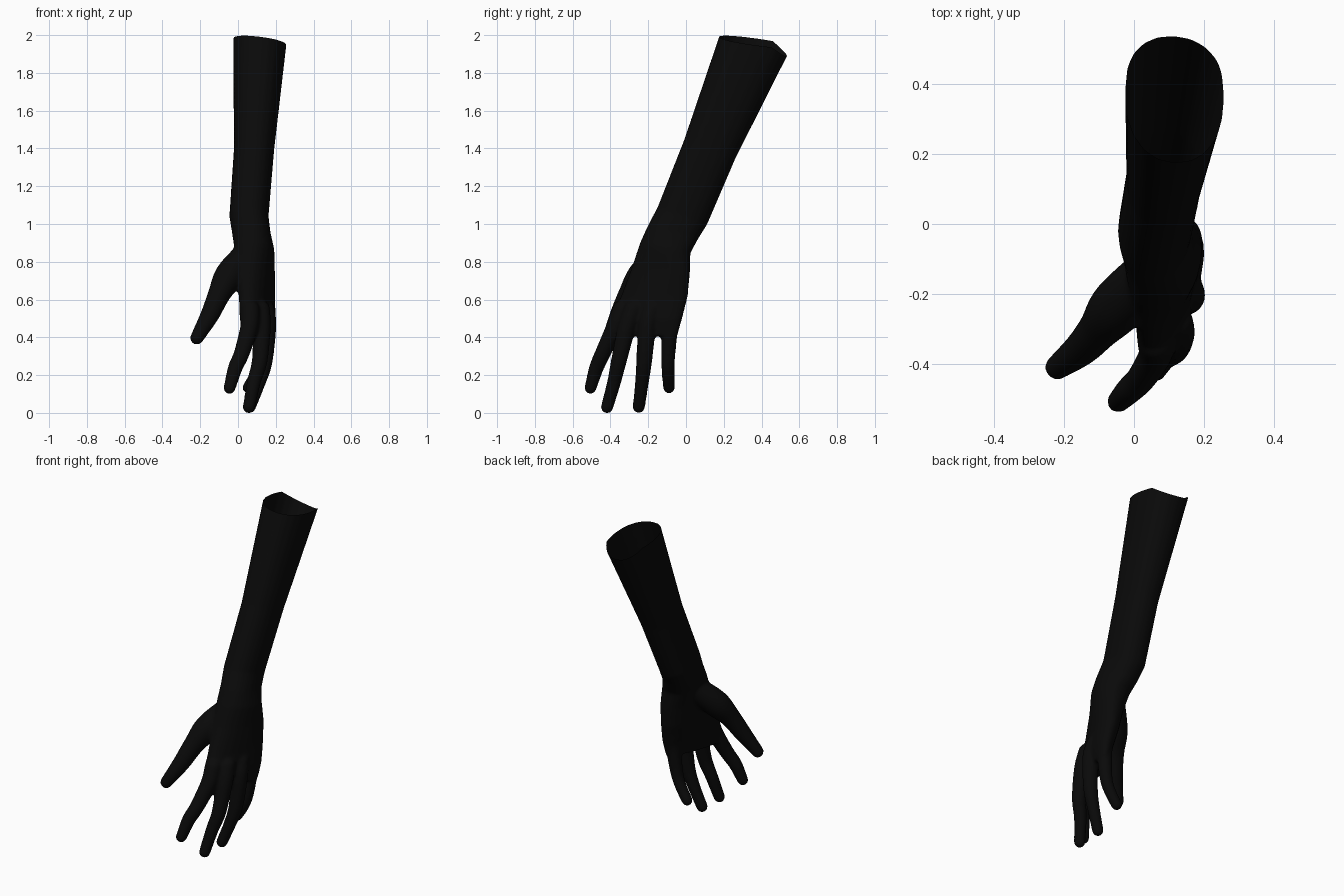
import bpy, bmesh, math
from mathutils import Vector

if "Cube" in bpy.data.objects:
    bpy.data.objects.remove(bpy.data.objects["Cube"])

SIDES = 20
bm = bmesh.new()


def loft(rings):
    """Closed tube through a list of equal-length point rings."""
    vs = [[bm.verts.new(p) for p in r] for r in rings]
    n = len(vs[0])
    for a, b in zip(vs, vs[1:]):
        for i in range(n):
            j = (i + 1) % n
            bm.faces.new((a[i], a[j], b[j], b[i]))
    bm.faces.new(vs[0][::-1])
    bm.faces.new(vs[-1])


def ball(p, r):
    res = bmesh.ops.create_icosphere(bm, subdivisions=3, radius=r)
    bmesh.ops.translate(bm, verts=res["verts"], vec=p)


def spline(points, steps=6):
    """Catmull-Rom through (x, y, z, radius) points."""
    pts = [Vector(p) for p in points]
    pts = [2 * pts[0] - pts[1]] + pts + [2 * pts[-1] - pts[-2]]
    out = []
    for a, b, c, d in zip(pts, pts[1:], pts[2:], pts[3:]):
        for k in range(steps):
            t = k / steps
            out.append(0.5 * (2 * b + (c - a) * t + (2 * a - 5 * b + 4 * c - d) * t * t
                              + (3 * b - a - 3 * c + d) * t ** 3))
    return out + [pts[-2]]


def digit(points):
    """Round tapering finger with a ball at each end."""
    path = spline(points)
    rings = []
    for i, p in enumerate(path):
        tan = (path[min(i + 1, len(path) - 1)] - path[max(i - 1, 0)]).to_3d().normalized()
        u = tan.cross(Vector((0, 1, 0))).normalized()
        v = tan.cross(u)
        rings.append([p.to_3d() + p.w * (u * math.cos(t) + v * math.sin(t))
                      for t in (2 * math.pi * k / SIDES for k in range(SIDES))])
    loft(rings)
    for p in (path[0], path[-1]):
        ball(p.to_3d(), p.w)


# forearm, wrist and palm: x centre, x half width, x skew, front (y, z), back (y, z)
sections = [
    (0.122, 0.148, 0.00, 0.210, 2.10, 0.610, 2.04),
    (0.085, 0.107, 0.00, -0.010, 1.45, 0.262, 1.35),
    (0.058, 0.104, 0.00, -0.152, 1.09, 0.112, 1.00),
    (0.070, 0.102, 0.00, -0.205, 0.99, 0.068, 0.93),
    (0.086, 0.104, 0.02, -0.245, 0.90, 0.024, 0.85),
    (0.095, 0.090, 0.04, -0.285, 0.78, 0.022, 0.75),
    (0.100, 0.078, 0.05, -0.345, 0.62, 0.010, 0.62),
    (0.105, 0.070, 0.06, -0.395, 0.50, -0.020, 0.50),
    (0.105, 0.052, 0.06, -0.380, 0.41, -0.045, 0.41),
]
rings = []
for xc, xh, skew, yf, zf, yb, zb in sections:
    ring = []
    for k in range(SIDES):
        t = 2 * math.pi * k / SIDES
        c, s = math.cos(t), math.sin(t)
        c, s = math.copysign(abs(c) ** 0.9, c), math.copysign(abs(s) ** 0.9, s)
        ring.append((xc + xh * c + skew * s,
                     (yf + yb) / 2 + s * (yb - yf) / 2,
                     (zf + zb) / 2 + s * (zb - zf) / 2))
    rings.append(ring)
loft(rings)

# thumb, index, middle, ring and little fingers
digit([(.05, -.13, .85, .07), (-.045, -.232, .73, .079), (-.1, -.3, .63, .06),
       (-.15, -.355, .52, .05), (-.218, -.408, .4, .036)])
digit([(.065, -.34, .55, .05), (.06, -.375, .46, .048), (.02, -.44, .32, .042),
       (-.015, -.475, .24, .039), (-.045, -.506, .135, .032)])
digit([(.12, -.28, .55, .05), (.125, -.315, .45, .048), (.115, -.355, .28, .042),
       (.085, -.38, .17, .037), (.058, -.418, .033, .033)])
digit([(.145, -.18, .55, .05), (.155, -.205, .46, .048), (.14, -.222, .27, .042),
       (.105, -.235, .15, .036), (.062, -.25, .035, .033)])
digit([(.145, -.07, .55, .05), (.15, -.085, .46, .045), (.13, -.095, .29, .037),
       (.1, -.094, .21, .034), (.055, -.09, .138, .032)])

bmesh.ops.recalc_face_normals(bm, faces=bm.faces)
mesh = bpy.data.meshes.new("arm_and_hand")
bm.to_mesh(mesh)
bm.free()
arm = bpy.data.objects.new("arm_and_hand", mesh)
bpy.context.collection.objects.link(arm)
bpy.context.view_layer.objects.active = arm
arm.select_set(True)

# fuse the parts into one skin and soften the joins
mod = arm.modifiers.new("fuse", "REMESH")
mod.mode = "VOXEL"
mod.voxel_size = 0.009
bpy.ops.object.modifier_apply(modifier=mod.name)
mod = arm.modifiers.new("soften", "SMOOTH")
mod.factor, mod.iterations = 0.5, 8
bpy.ops.object.modifier_apply(modifier=mod.name)

# open rim at the top of the forearm: two slanted cuts
bm = bmesh.new()
bm.from_mesh(arm.data)
for co, no in (((.08, .17, 2.0), (.13, .14, 1)), ((.1, .54, 1.89), (.15, .8, 1))):
    bmesh.ops.bisect_plane(bm, geom=bm.verts[:] + bm.edges[:] + bm.faces[:],
                           plane_co=co, plane_no=no, clear_outer=True)
low = min(v.co.z for v in bm.verts)
bmesh.ops.translate(bm, verts=bm.verts, vec=(0, 0, -low))
bm.to_mesh(arm.data)
bm.free()

black = bpy.data.materials.new("black")
black.diffuse_color = (0.003, 0.003, 0.003, 1)
black.use_nodes = True
black.node_tree.nodes["Principled BSDF"].inputs["Base Color"].default_value = black.diffuse_color
arm.data.materials.clear()
arm.data.materials.append(black)
bpy.ops.object.shade_smooth()
